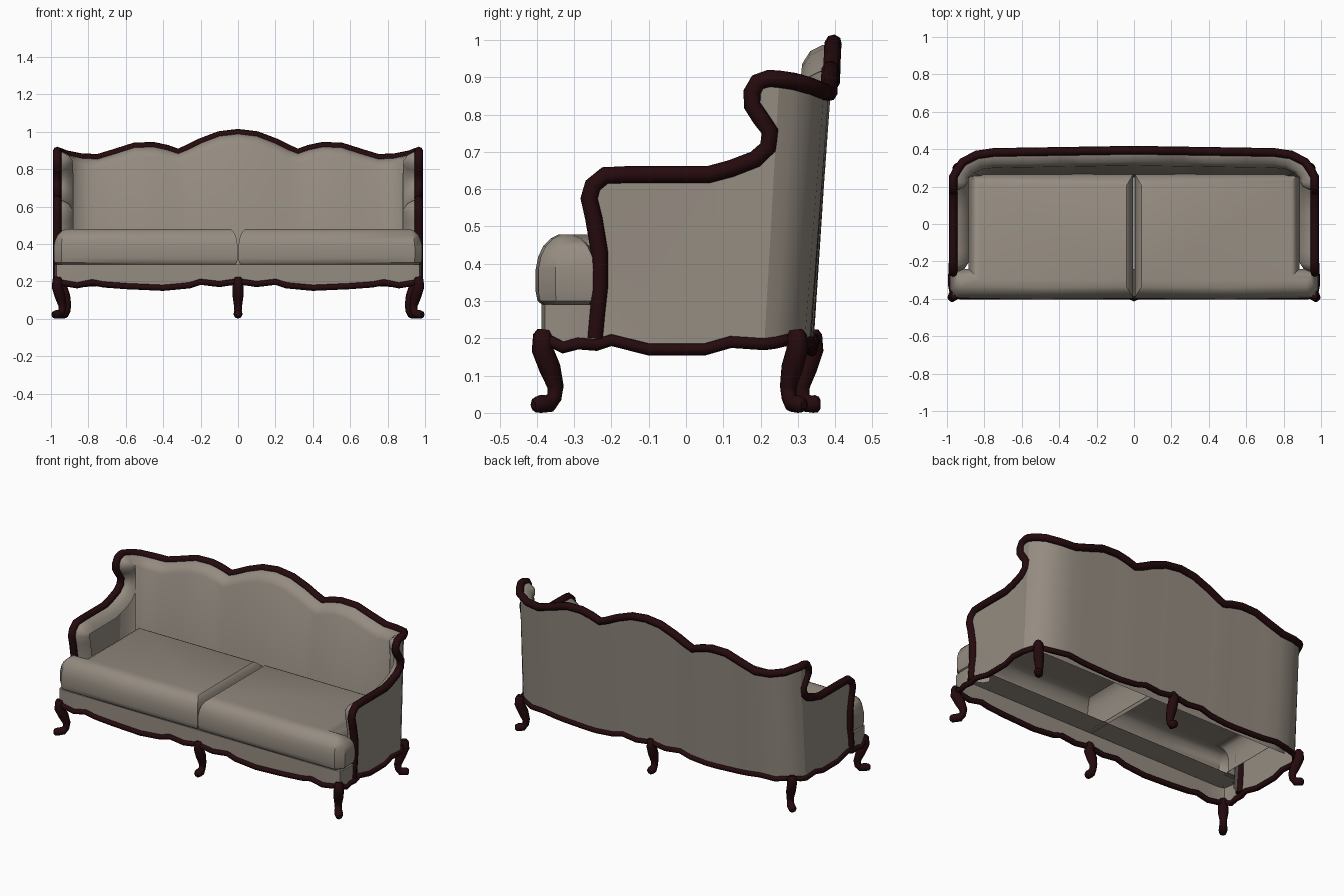
import bpy, bmesh, math
from mathutils import Vector

cube = bpy.data.objects.get("Cube")
if cube:
    bpy.data.objects.remove(cube)


def material(name, rgb):
    m = bpy.data.materials.new(name)
    m.use_nodes = True
    m.diffuse_color = (*rgb, 1)
    m.node_tree.nodes["Principled BSDF"].inputs["Base Color"].default_value = (*rgb, 1)
    return m


FABRIC = material("taupe fabric", (0.30, 0.262, 0.22))
WOOD = material("dark mahogany", (0.018, 0.003, 0.004))


def link(name, data, mat):
    ob = bpy.data.objects.new(name, data)
    data.materials.append(mat)
    bpy.context.collection.objects.link(ob)
    return ob


def mesh_object(name, bm, angle=50):
    bmesh.ops.remove_doubles(bm, verts=bm.verts, dist=0.0005)
    bmesh.ops.triangulate(bm, faces=[f for f in bm.faces if len(f.verts) > 4])
    me = bpy.data.meshes.new(name)
    bm.to_mesh(me)
    bm.free()
    ob = link(name, me, FABRIC)
    bpy.ops.object.select_all(action='DESELECT')
    ob.select_set(True)
    bpy.context.view_layer.objects.active = ob
    bpy.ops.object.shade_smooth_by_angle(angle=math.radians(angle))
    ob.modifiers.new("Mirror", 'MIRROR')
    return ob


def tube(name, points, radii, closed=False):
    cu = bpy.data.curves.new(name, 'CURVE')
    cu.dimensions = '3D'
    cu.bevel_depth = 0.01
    cu.bevel_resolution = 2
    cu.use_fill_caps = True
    sp = cu.splines.new('POLY')
    sp.points.add(len(points) - 1)
    for p, co, r in zip(sp.points, points, radii):
        p.co = (*co, 1)
        p.radius = r / 0.01
    sp.use_cyclic_u = closed
    return link(name, cu, WOOD)


def lerp_table(table, x):
    for (a, za), (b, zb) in zip(table, table[1:]):
        if x <= b:
            return za + (zb - za) * (x - a) / (b - a)
    return table[-1][1]


def strip(bm, row_a, row_b):
    a = [bm.verts.new(p) for p in row_a]
    b = [bm.verts.new(p) for p in row_b]
    for i in range(len(a) - 1):
        bm.faces.new((a[i], a[i + 1], b[i + 1], b[i]))


def flip(points):
    return [(-p[0], p[1], p[2]) for p in points]


# Height profiles of the crest and of the scalloped lower edge, by x
CREST = [(0, .992), (.1, .98), (.2, .942), (.27, .907), (.32, .887), (.38, .907), (.45, .922),
         (.55, .92), (.66, .885), (.75, .858)]
APRON = [(0, .2), (.1, .185), (.2, .197), (.26, .178), (.4, .165), (.6, .174),
         (.72, .183), (.78, .195), (.86, .178), (.93, .19)]
# Arm and wing outline (y, z), then the rear corner (x, y, z)
ARM = [(-.245, .2), (-.232, .34), (-.232, .43), (-.247, .52), (-.26, .575), (-.25, .61),
       (-.217, .637), (-.15, .639), (.06, .639), (.12, .655), (.185, .68), (.22, .712),
       (.225, .755), (.2, .79), (.177, .825), (.177, .86), (.192, .887), (.222, .897), (.25, .895)]
CORNER = [(.945, .29, .889), (.915, .332, .877), (.84, .37, .862), (.75, .383, .858)]
LOW_SIDE = [(-.245, .182), (-.2, .195), (-.1, .17), (.05, .17), (.12, .19), (.21, .184)]
LOW_CORNER = [(.96, .24, .188), (.925, .28, .198), (.84, .318, .185), (.75, .332, .19)]
XS = [.66, .6, .55, .45, .38, .32, .27, .2, .1, 0]

arm = [Vector((.967, y, z)) for y, z in ARM]
rail = arm + [Vector(p) for p in CORNER] + [
    Vector((x, .395 - .012 * x / .75, lerp_table(CREST, x))) for x in XS]
low_side = [Vector((.974, y, z)) for y, z in LOW_SIDE]
low_rear = [low_side[-1]] + [Vector(p) for p in LOW_CORNER] + [
    Vector((x, .343 - .011 * x / .75, lerp_table(APRON, x))) for x in XS]
n = len(arm)

# Inward direction around the rear, turning through the corner
turn = [min(i / 4, 1) * math.pi / 2 for i in range(len(low_rear))]
inward = [Vector((-math.cos(a), -math.sin(a), 0)) for a in turn]


def pad_row(drop, depth):
    row = []
    for i, p in enumerate(rail):
        if i == 0:
            down, side = Vector((0, 1, 0)), inward[0]
        elif i < n - 1:
            t = rail[i + 1] - rail[i - 1]
            down, side = Vector((0, t.z, -t.y)).normalized(), inward[0]
        else:
            down, side = Vector((0, 0, -1)), inward[i - n + 1]
        q = p + down * drop + side * depth
        q.x = max(q.x, 0)
        row.append(q)
    return row


# Outer upholstery of arms and back
bm = bmesh.new()
bm.faces.new([bm.verts.new(p) for p in arm + low_side[::-1]])
strip(bm, low_rear, rail[n - 1:])
mesh_object("outer_upholstery", bm, 35)

# Padded inner upholstery
bm = bmesh.new()
rows = [pad_row(*r) for r in ((0, 0), (.006, .03), (.022, .062), (.055, .083))]
for a, b in zip(rows, rows[1:]):
    strip(bm, a, b)
base = [Vector((p.x, p.y, .2)) + d * .095 for p, d in zip(low_rear, inward)]
for p in base:
    p.y = max(p.y, .247)
bm.faces.new([bm.verts.new(p) for p in rows[-1][:n] + [base[0]]])
strip(bm, rows[-1][n - 1:], base)
mesh_object("inner_padding", bm, 60)

# Carved rail over arms, wings and crest
full = rail + flip(rail[-2::-1])
tube("carved_rail", full, [.023] * len(full))

# Front apron with short returns to the arms, and the ledge above it
front = [Vector((x, -.387, z)) for x, z in APRON]
front += [Vector(p) for p in ((.97, -.378, .2), (.978, -.33, .175), (.978, -.29, .186), (.976, -.24, .182))]
top = [Vector((p.x, p.y, .29)) for p in front]
bm = bmesh.new()
strip(bm, front, top)
strip(bm, top, [Vector((p.x, -.24, p.z)) for p in top[:-1]] + [top[-1]])
mesh_object("front_apron", bm)

# Scalloped wooden edge all the way round
half = front + low_side[1:] + low_rear[1:]
loop = half + flip(half[-2:0:-1])
tube("scalloped_edge", loop, [.016] * len(loop), closed=True)

# Seat cushions: a T-shaped plan, inset ring by ring, open underneath
PLAN = [(.002, -.398), (.5, -.403), (.945, -.396), (.985, -.35), (.982, -.245),
        (.885, -.24), (.885, .27), (.002, .27)]
RINGS = [(.02, .288), (.005, .3), (0, .325), (0, .385), (.007, .42), (.02, .447),
         (.04, .468), (.062, .479)]


def inset(plan, d):
    out = []
    for i, p in enumerate(plan):
        p = Vector(p)
        e1 = (p - Vector(plan[i - 1])).normalized()
        e2 = (Vector(plan[(i + 1) % len(plan)]) - p).normalized()
        n1, n2 = Vector((-e1.y, e1.x)), Vector((-e2.y, e2.x))
        q = p + (n1 + n2) * d / (1 + n1.dot(n2))
        if p.x < .01:
            q.x = p.x + d * .6  # tighter rounding along the middle seam
        out.append(q)
    return out


bm = bmesh.new()
rings = [[bm.verts.new((q.x, q.y, z)) for q in inset(PLAN, d)] for d, z in RINGS]
for a, b in zip(rings, rings[1:]):
    for i in range(len(a)):
        j = (i + 1) % len(a)
        bm.faces.new((a[i], a[j], b[j], b[i]))
# Crown built as quads: a wide front bar and the seat behind it
f0, f1, f2, f3, f4, f5, f6, f7 = rings[-1]
mid = bm.verts.new((f0.co.x, f5.co.y, f0.co.z))
bm.faces.new((f0, f1, f2, f3, f4, f5, mid))
bm.faces.new((mid, f5, f6, f7))
cushions = mesh_object("seat_cushions", bm, 40)
cushions.modifiers["Mirror"].use_mirror_merge = False

# Cabriole legs: (outward offset, height, radius)
LEG = [(-.002, .222, .018), (0, .208, .027), (.002, .17, .029), (-.018, .12, .029), (-.033, .07, .022),
       (-.03, .042, .02), (-.016, .025, .024), (.006, .024, .024), (.02, .022, .021), (.027, .022, .011)]


def leg(name, x, y, dx, dy):
    tube(name, [(x + dx * o, y + dy * o, z) for o, z, r in LEG], [r for o, z, r in LEG])


for side, s in (("left", 1), ("right", -1)):
    leg("front_leg_" + side, s * .965, -.383, s * .8, -1)
    leg("rear_leg_" + side, s * .94, .297, s * .8, .7)
leg("front_leg_middle", 0, -.383, 0, -1)
leg("rear_leg_middle", 0, .338, 0, .85)
